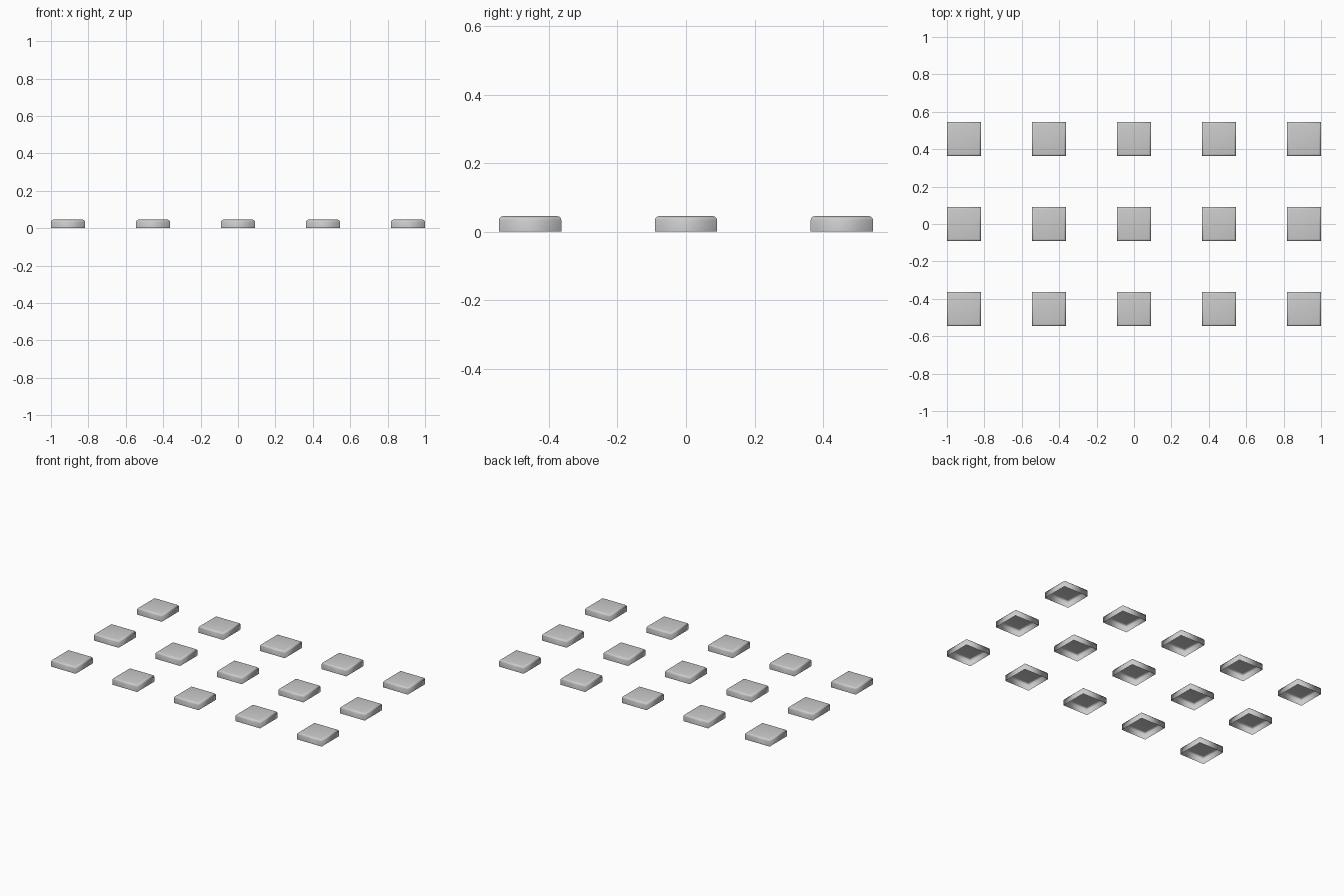
import bpy, bmesh, math

if "Cube" in bpy.data.objects:
    bpy.data.objects.remove(bpy.data.objects["Cube"])

HALF = 1 / 11        # half width of one tile
HEIGHT = 1 / 22
PITCH = 5 / 11       # spacing of the grid
R = 0.012            # rounding of the top edge
STEPS = 3


def tile_mesh():
    """Square cap, open underneath, with a rounded top edge."""
    bm = bmesh.new()
    profile = [(HALF, 0.0)]
    for i in range(STEPS + 1):
        a = math.pi / 2 * i / STEPS
        profile.append((HALF - R + R * math.cos(a), HEIGHT - R + R * math.sin(a)))
    rings = [[bm.verts.new((sx * h, sy * h, z))
              for sx, sy in ((-1, -1), (1, -1), (1, 1), (-1, 1))]
             for h, z in profile]
    for low, high in zip(rings, rings[1:]):
        for i in range(4):
            j = (i + 1) % 4
            bm.faces.new((low[i], low[j], high[j], high[i]))
    bm.faces.new(rings[-1])
    for f in bm.faces:
        f.smooth = True
    me = bpy.data.meshes.new("tile")
    bm.to_mesh(me)
    bm.free()
    return me


# Grid of 5 x 3 identical tiles
mesh = tile_mesh()
for row in range(3):
    for col in range(5):
        ob = bpy.data.objects.new(f"tile_{row + 1}_{col + 1}", mesh)
        ob.location = ((col - 2) * PITCH, (row - 1) * PITCH, 0)
        bpy.context.collection.objects.link(ob)
